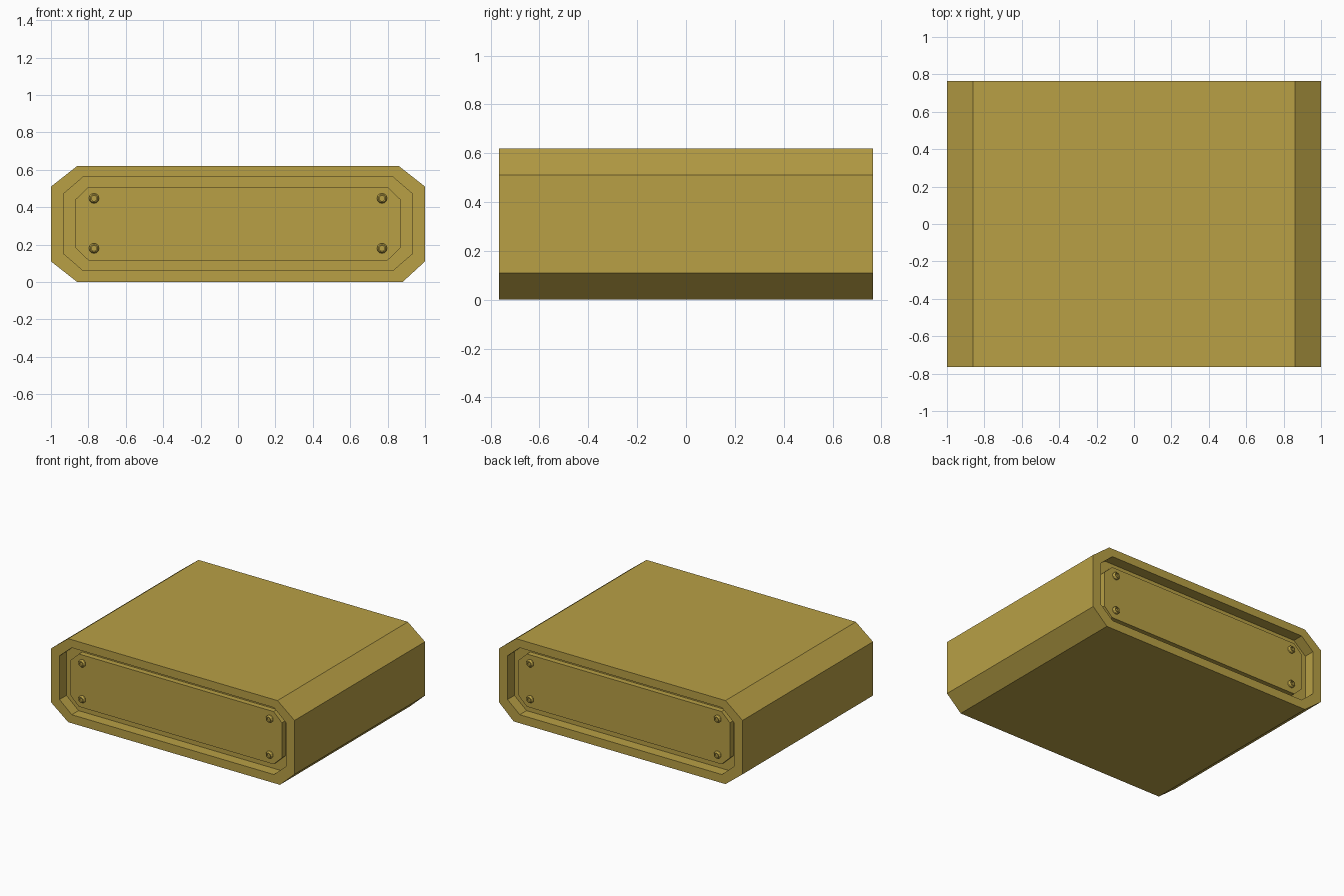
import bpy, bmesh, math

if "Cube" in bpy.data.objects:
    bpy.data.objects.remove(bpy.data.objects["Cube"])

gold = bpy.data.materials.new("gold_paint")
gold.diffuse_color = (0.48, 0.35, 0.06, 1)
gold.use_nodes = True
gold.node_tree.nodes["Principled BSDF"].inputs["Base Color"].default_value = gold.diffuse_color

HALF = 0.765     # half depth of the case
FLOOR = 0.685    # bottom of the end recess
FACE = 0.725     # outer face of the end panel


def loft(name, rings):
    """Join (profile, y) rings of equal point count, capping both ends."""
    bm = bmesh.new()
    loops = [[bm.verts.new((x, y, z)) for x, z in prof] for prof, y in rings]
    for a, b in zip(loops, loops[1:]):
        n = len(a)
        for i in range(n):
            j = (i + 1) % n
            bm.faces.new((a[i], a[j], b[j], b[i]))
    bm.faces.new(loops[0])
    bm.faces.new(loops[-1])
    bmesh.ops.recalc_face_normals(bm, faces=bm.faces)
    mesh = bpy.data.meshes.new(name)
    bm.to_mesh(mesh)
    bm.free()
    mesh.materials.append(gold)
    ob = bpy.data.objects.new(name, mesh)
    bpy.context.collection.objects.link(ob)
    return ob


def octagon(w, z0, z1, cx, cz, low_right=None):
    """Chamfered rectangle in x/z; cx, cz are the chamfer sizes."""
    a = w - cx
    return [(-a, z0), (low_right or a, z0), (w, z0 + cz), (w, z1 - cz),
            (a, z1), (-a, z1), (-w, z1 - cz), (-w, z0 + cz)]


def circle(cx, cz, r, n=12):
    return [(cx + r * math.cos(2 * math.pi * i / n),
             cz + r * math.sin(2 * math.pi * i / n)) for i in range(n)]


outer = octagon(1.0, 0.0, 0.62, 0.14, 0.11, low_right=0.88)
opening = octagon(0.93, 0.063, 0.56, 0.10, 0.086)
panel = octagon(0.868, 0.116, 0.507, 0.068, 0.065)

# Case with a recess in each end
loft("case", [(opening, -FLOOR), (opening, -HALF), (outer, -HALF),
              (outer, HALF), (opening, HALF), (opening, FLOOR)])

# End panels with four socket screws each
for side, s in (("front", -1), ("back", 1)):
    loft(side + "_panel", [(panel, s * (FLOOR - 0.01)), (panel, s * FACE)])
    for x in (-0.77, 0.77):
        for z in (0.18, 0.447):
            loft(side + "_screw", [
                (circle(x, z, 0.027), s * (FACE - 0.005)),
                (circle(x, z, 0.027), s * (FACE + 0.010)),
                (circle(x, z, 0.020), s * (FACE + 0.020)),
                (circle(x, z, 0.014), s * (FACE + 0.020)),
                (circle(x, z, 0.014), s * (FACE + 0.008))])
